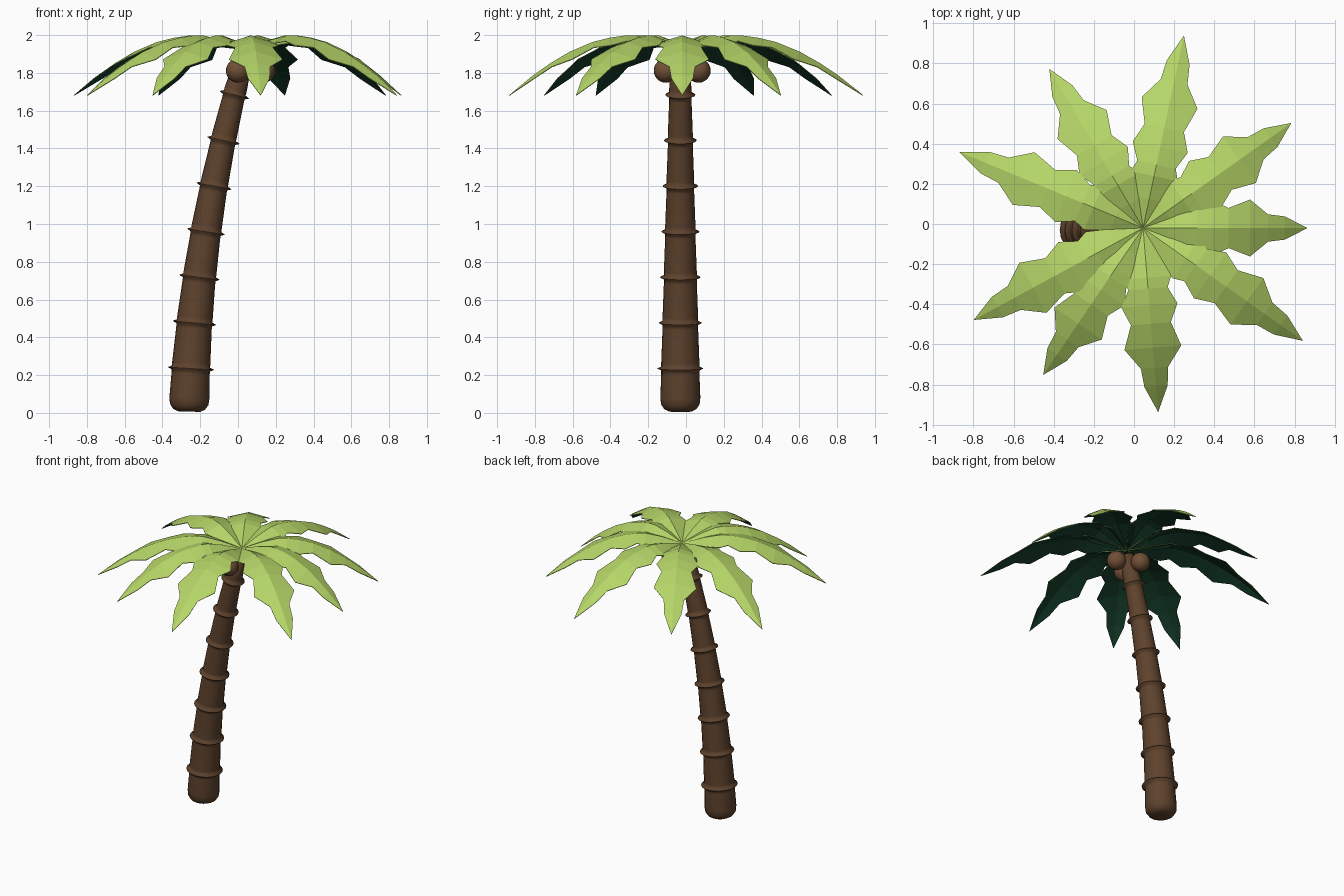
import bpy, bmesh, math
from mathutils import Vector, Matrix

cube = bpy.data.objects.get("Cube")
if cube:
    bpy.data.objects.remove(cube, do_unlink=True)


def material(name, rgb):
    m = bpy.data.materials.new(name)
    m.use_nodes = True
    m.diffuse_color = (*rgb, 1)
    bsdf = next(n for n in m.node_tree.nodes if n.type == 'BSDF_PRINCIPLED')
    bsdf.inputs["Base Color"].default_value = (*rgb, 1)
    bsdf.inputs["Roughness"].default_value = 0.9
    return m


bark = material("bark brown", (0.112, 0.055, 0.026))
husk = material("coconut brown", (0.165, 0.078, 0.037))
leaf_top = material("light leaf green", (0.465, 0.67, 0.138))
leaf_under = material("dark leaf green", (0.008, 0.05, 0.024))


def finish(bm, name, mats, smooth=None):
    mesh = bpy.data.meshes.new(name)
    bm.to_mesh(mesh)
    bm.free()
    obj = bpy.data.objects.new(name, mesh)
    bpy.context.collection.objects.link(obj)
    for m in mats:
        mesh.materials.append(m)
    if smooth:
        bpy.ops.object.select_all(action='DESELECT')
        obj.select_set(True)
        bpy.context.view_layer.objects.active = obj
        bpy.ops.object.shade_smooth_by_angle(angle=math.radians(smooth))
    return obj


# Leaning centre line of the trunk
def centre(z):
    return Vector((-0.26 + 0.03 * z + 0.067 * z * z, -0.03, z))


def lean(z):
    return Matrix.Rotation(math.atan(0.03 + 0.134 * z), 3, 'Y')


def trunk_radius(z):
    return 0.108 - 0.029 * z


def loft(loops):
    # Skin a list of (height, radius) circles along the centre line
    bm = bmesh.new()
    sides = 20
    rows = []
    for z, r in loops:
        rows.append([bm.verts.new(centre(z) + lean(z) @ Vector((r * math.cos(a), r * math.sin(a), 0)))
                     for a in (math.tau * i / sides for i in range(sides))])
    for low, high in zip(rows, rows[1:]):
        for i in range(sides):
            j = (i + 1) % sides
            bm.faces.new((low[i], low[j], high[j], high[i]))
    bm.faces.new(rows[0][::-1])
    bm.faces.new(rows[-1])
    return bm


# Trunk with a rounded foot and seven thin ridges
loops = [(0.007, 0.06), (0.02, 0.085), (0.045, 0.102), (0.08, 0.106)]
for i in range(7):
    z = 0.235 + 0.2415 * i
    r = trunk_radius(z)
    loops += [(z - 0.03, r), (z - 0.01, r), (z - 0.001, r + 0.02),
              (z + 0.001, r + 0.02), (z + 0.01, r), (z + 0.03, r)]
loops.append((1.89, 0.045))
finish(loft(loops), "trunk", [bark], 180)

# Three coconuts under the crown
crown = Vector((0.045, -0.02, 0))
for i in range(3):
    a = math.tau * i / 3
    bm = bmesh.new()
    spot = crown + Vector((0.09 * math.cos(a), 0.1 * math.sin(a), 1.812))
    bmesh.ops.create_uvsphere(bm, u_segments=20, v_segments=12, radius=0.064,
                              matrix=Matrix.Translation(spot))
    finish(bm, f"coconut_{i + 1}", [husk], 60)

# Leaf stations: share of length, half width, midrib height, edge droop
stations = [(0, 0.004, 1.925, 0.4), (0.15, 0.073, 1.972, 0.4), (0.27, 0.12, 1.998, 0.33),
            (0.33, 0.098, 1.998, 0.3), (0.42, 0.14, 1.986, 0.28), (0.52, 0.10, 1.963, 0.28),
            (0.65, 0.142, 1.912, 0.28), (0.76, 0.068, 1.852, 0.28), (0.86, 0.058, 1.788, 0.28)]


def leaf(name, angle, length):
    bm = bmesh.new()
    turn = Matrix.Rotation(math.radians(angle), 3, 'Z')

    def vert(x, y, z):
        return bm.verts.new(crown + turn @ Vector((x, y, z)))

    rows = [[vert(u * length, s * w, z - droop * abs(s) * w) for s in (-1, 0, 1)]
            for u, w, z, droop in stations]
    for a, b in zip(rows, rows[1:]):
        for k in (0, 1):
            bm.faces.new((a[k], b[k], b[k + 1], a[k + 1]))
    tip = vert(length, 0, 1.682)
    for k in (0, 1):
        bm.faces.new((rows[-1][k], tip, rows[-1][k + 1]))
    obj = finish(bm, name, [leaf_top, leaf_under])
    # Thin blade with a dark underside
    mod = obj.modifiers.new("blade", 'SOLIDIFY')
    mod.thickness = 0.004
    mod.offset = -1
    mod.material_offset = 1
    mod.material_offset_rim = 0


leaves = [(0, 0.82), (35.3, 0.905), (78, 0.98), (120.5, 0.92), (157.5, 0.99),
          (208.5, 0.96), (235.8, 0.885), (274.7, 0.92), (324.8, 0.975)]
for i, (angle, length) in enumerate(leaves):
    leaf(f"palm_leaf_{i + 1}", angle, length)
